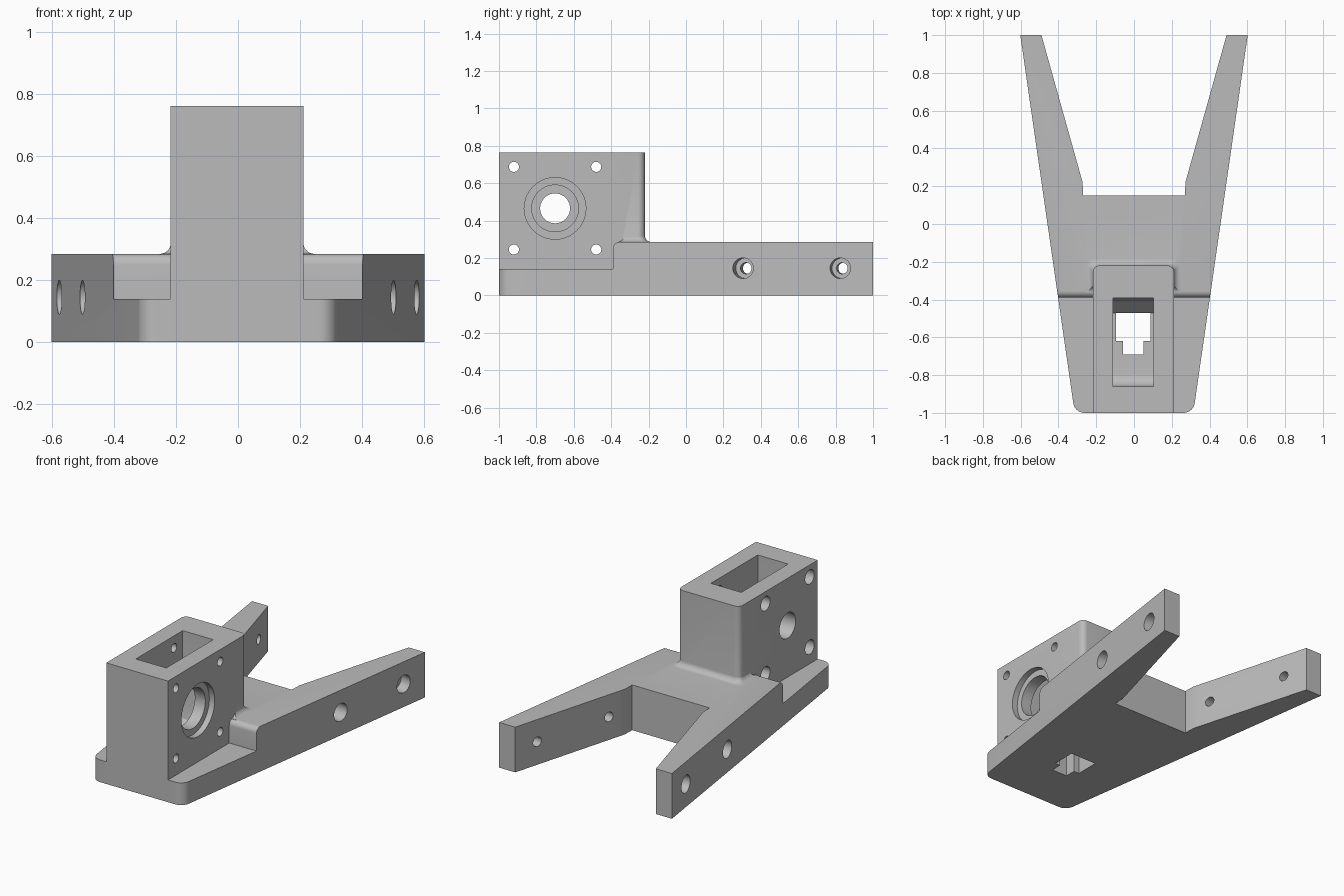
import bpy, bmesh, math
from mathutils import Vector, Matrix

old = bpy.data.objects.get("Cube")
if old:
    bpy.data.objects.remove(old, do_unlink=True)

grey = bpy.data.materials.new("plain grey")
grey.use_nodes = True
colour = (0.5, 0.5, 0.5, 1)
grey.diffuse_color = colour
grey.node_tree.nodes["Principled BSDF"].inputs["Base Color"].default_value = colour


def make(name, bm):
    bmesh.ops.recalc_face_normals(bm, faces=bm.faces)
    mesh = bpy.data.meshes.new(name)
    bm.to_mesh(mesh)
    bm.free()
    mesh.materials.append(grey)
    ob = bpy.data.objects.new(name, mesh)
    bpy.context.collection.objects.link(ob)
    return ob


def loft(name, rings):
    """Closed solid through rings of equal length."""
    bm = bmesh.new()
    loops = [[bm.verts.new(p) for p in ring] for ring in rings]
    for a, b in zip(loops, loops[1:]):
        for i in range(len(a)):
            j = (i + 1) % len(a)
            bm.faces.new((a[i], a[j], b[j], b[i]))
    bm.faces.new(loops[0])
    bm.faces.new(loops[-1])
    return make(name, bm)


def arc(cx, cy, r, start, end, n=8):
    angles = [math.radians(start + (end - start) * i / n) for i in range(n + 1)]
    return [(cx + r * math.cos(a), cy + r * math.sin(a)) for a in angles]


def prism_x(name, profile, x0, x1):
    return loft(name, [[(x, y, z) for y, z in profile] for x in (x0, x1)])


def cylinder(name, start, direction, r, length):
    d = Vector(direction).normalized()
    bm = bmesh.new()
    turn = d.to_track_quat('Z', 'Y').to_matrix().to_4x4()
    bmesh.ops.create_cone(bm, cap_ends=True, segments=40, radius1=r, radius2=r, depth=length,
                          matrix=Matrix.Translation(Vector(start) + d * length / 2) @ turn)
    return make(name, bm)


def combine(target, other, operation):
    mod = target.modifiers.new("cut", 'BOOLEAN')
    mod.operation, mod.solver, mod.object = operation, 'EXACT', other
    bpy.context.view_layer.objects.active = target
    bpy.ops.object.modifier_apply(modifier=mod.name)
    bpy.data.objects.remove(other, do_unlink=True)


# Forked base plate, mirrored from one half of its outline
half = arc(0.262, -0.94, 0.06, -90, -8)
half += [(0.602, 1), (0.49, 1), (0.283, 0.26), (0.272, 0.22), (0.27, 0.15)]
outline = half + [(-x, y) for x, y in reversed(half)]
body = loft("forked_motor_bracket", [[(x, y, z) for x, y in outline] for z in (0, 0.285)])

# Lowered front ledge with a rounded shoulder
ledge = [(-1.2, 0.14), (-0.39, 0.14)] + arc(-0.355, 0.25, 0.035, 180, 90) + [(-0.355, 0.4), (-1.2, 0.4)]
combine(body, prism_x("ledge_cutter", ledge, -1, 1), 'DIFFERENCE')

# Tower with rounded top ends and rear corners
LEFT, RIGHT, BACK, TOP = 0.212, -0.218, -0.22, 0.763
bm = bmesh.new()
bmesh.ops.create_cube(bm, size=1)
for v in bm.verts:
    v.co = (LEFT if v.co.x > 0 else RIGHT, BACK if v.co.y > 0 else -1, TOP if v.co.z > 0 else 0)
round_edges = []
for e in bm.edges:
    a, b = e.verts[0].co, e.verts[1].co
    across_top = a.z == b.z == TOP and a.y == b.y
    rear_upright = a.z != b.z and a.y > -0.5
    if across_top or rear_upright:
        round_edges.append(e)
bmesh.ops.bevel(bm, geom=round_edges, offset=0.035, segments=6, profile=0.5, affect='EDGES')
combine(body, make("tower", bm), 'UNION')

# Concave fillet where the tower meets the plate
R = 0.036
rings = []
for i in range(8):
    a = math.radians(90 * i / 7)
    d, h = R * (1 - math.sin(a)), R * (1 - math.cos(a))
    c = 0.035
    x0, x1, y0 = RIGHT - d + 0.001, LEFT + d - 0.001, -0.33 - d
    ring = [(x0, y0), (x1, y0)]
    ring += arc(x1 - c, BACK + d - c, c, 0, 90, 6) + arc(x0 + c, BACK + d - c, c, 90, 180, 6)
    rings.append([(x, y, 0.285 + h) for x, y in ring])
rings.insert(0, [(x, y, 0.2) for x, y, z in rings[0]])
combine(body, loft("fillet", rings), 'UNION')

# Tower pocket with a curved front floor and a sloped rear
pocket = [(-0.86, 0.9)] + arc(-0.79, 0.22, 0.07, 180, 270)
pocket += [(-0.47, 0.15), (-0.41, 0.22), (-0.393, 0.3), (-0.393, 0.9)]
combine(body, prism_x("pocket_cutter", pocket, -0.11, 0.102), 'DIFFERENCE')

# Stepped slot through the floor
slot = [(-0.095, -0.47), (-0.095, -0.62), (-0.058, -0.62), (-0.058, -0.69),
        (0.05, -0.69), (0.05, -0.62), (0.087, -0.62), (0.087, -0.47)]
combine(body, loft("slot_cutter", [[(x, y, z) for x, y in slot] for z in (-0.1, 0.2)]), 'DIFFERENCE')

# Shaft opening, wider and stepped on the left wall
shaft = (-0.7, 0.465)
for start, r, length in ((-0.4, 0.08, 0.4), (0.0, 0.125, 0.4), (0.175, 0.165, 0.2)):
    combine(body, cylinder("shaft_cutter", (start, *shaft), (1, 0, 0), r, length), 'DIFFERENCE')

# Four counterbored screw holes
for y in (-0.92, -0.48):
    for z in (0.245, 0.687):
        combine(body, cylinder("screw_cutter", (-0.4, y, z), (1, 0, 0), 0.027, 0.8), 'DIFFERENCE')
        combine(body, cylinder("head_cutter", (-0.4, y, z), (1, 0, 0), 0.045, 0.24), 'DIFFERENCE')

# Arm holes, square to the outer faces
for side in (-1, 1):
    for y, depth in ((0.305, 0.11), (0.825, 0.07)):
        inward = Vector((-side, 0.144, 0)).normalized()
        face = Vector((side * (0.602 - 0.144 * (1 - y)), y, 0.145))
        start = face - inward * 0.05
        combine(body, cylinder("bolt_cutter", start, inward, 0.03, 0.35), 'DIFFERENCE')
        combine(body, cylinder("bolt_head_cutter", start, inward, 0.055, depth + 0.05), 'DIFFERENCE')

# Smooth curved faces, keep edges sharp
bpy.ops.object.select_all(action='DESELECT')
body.select_set(True)
bpy.context.view_layer.objects.active = body
bpy.ops.object.shade_smooth_by_angle(angle=math.radians(25))
